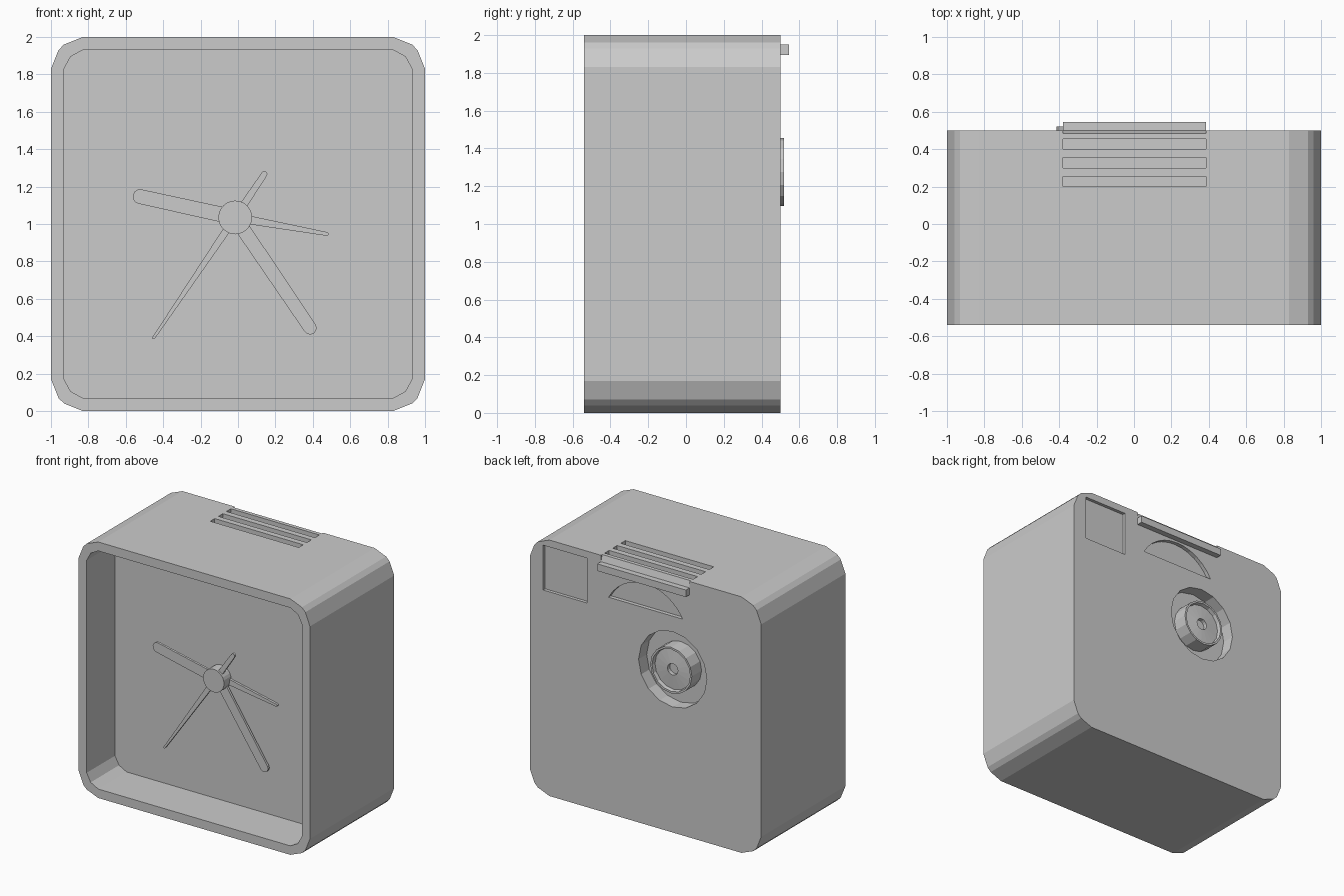
import bpy, bmesh
from math import sin, cos, pi, atan2, hypot
from mathutils import Vector

if "Cube" in bpy.data.objects:
    bpy.data.objects.remove(bpy.data.objects["Cube"])


def finish(bm, name):
    bmesh.ops.recalc_face_normals(bm, faces=bm.faces)
    mesh = bpy.data.meshes.new(name)
    bm.to_mesh(mesh)
    bm.free()
    ob = bpy.data.objects.new(name, mesh)
    bpy.context.collection.objects.link(ob)
    return ob


def prism(name, pts, axis, a, b):
    """Extrude a 2D outline along the x axis (y,z outline) or y axis (x,z outline)."""
    bm = bmesh.new()
    place = (lambda u, v: (u, a, v)) if axis == 'y' else (lambda u, v: (a, u, v))
    face = bm.faces.new([bm.verts.new(place(u, v)) for u, v in pts])
    geom = bmesh.ops.extrude_face_region(bm, geom=[face])['geom']
    shift = Vector((0, b - a, 0)) if axis == 'y' else Vector((b - a, 0, 0))
    bmesh.ops.translate(bm, verts=[g for g in geom if isinstance(g, bmesh.types.BMVert)], vec=shift)
    return finish(bm, name)


def lathe(name, profile, cx, cz, n):
    """Turn a closed (radius, y) profile around an axis parallel to y."""
    bm = bmesh.new()
    rings = []
    for r, y in profile:
        rings.append([bm.verts.new((cx + r * cos(2 * pi * i / n), y, cz + r * sin(2 * pi * i / n)))
                      for i in range(n)])
    for p, q in zip(rings, rings[1:]):
        for i in range(n):
            j = (i + 1) % n
            bm.faces.new((p[i], p[j], q[j], q[i]))
    bm.faces.new(rings[0])
    bm.faces.new(rings[-1])
    return finish(bm, name)


def rect(u0, u1, v0, v1):
    return [(u0, v0), (u1, v0), (u1, v1), (u0, v1)]


def circle(cx, cz, r, n):
    return [(cx + r * cos(2 * pi * i / n), cz + r * sin(2 * pi * i / n)) for i in range(n)]


def rounded(corner):
    """Mirror one corner (x,z from the centre) into a full outline."""
    back = corner[::-1]
    return ([(x, 1 + z) for x, z in corner] + [(-x, 1 + z) for x, z in back]
            + [(-x, 1 - z) for x, z in corner] + [(x, 1 - z) for x, z in back])


def cut(target, cutter):
    cutter.hide_render = True
    mod = target.modifiers.new('cut', 'BOOLEAN')
    mod.operation = 'DIFFERENCE'
    mod.solver = 'EXACT'
    mod.object = cutter
    bpy.context.view_layer.objects.active = target
    bpy.ops.object.modifier_apply(modifier=mod.name)
    bpy.data.objects.remove(cutter)


X0, X1 = -0.38, 0.385      # span of slots and bar
BACK = 0.5
PX, PZ = -0.235, 1.275     # dial pit centre

# Case
case = prism('case', rounded([(1, .83), (.96, .93), (.93, .96), (.83, 1)]), 'y', -.54, BACK)
# Front recess down to the clock face
cut(case, prism('c', rounded([(.93, .83), (.895, .895), (.83, .93)]), 'y', -.7, -.19))
# Top sound slots
for y in (.2, .3, .4):
    cut(case, prism('c', rect(y, y + .055, 1.95, 2.1), 'x', X0, X1))
# Sloped notch above the rear bar
cut(case, prism('c', [(.482, 2.01), (.503, 1.94), (.6, 1.94), (.6, 2.01)], 'x', X0, X1))
# Square rear recess
cut(case, prism('c', rect(.505, .885, 1.595, 1.945), 'y', BACK - .025, .6))
# Arched finger recess
R, half, n = .364, .32, 12
zc = 1.69 + .19 - R
a0 = atan2(1.69 - zc, half)
arch = [(R * cos(a0 + (pi - 2 * a0) * i / n), zc + R * sin(a0 + (pi - 2 * a0) * i / n))
        for i in range(n + 1)]
cut(case, prism('c', arch, 'y', BACK - .03, .6))
# Round pit for the setting dial
cut(case, prism('c', circle(PX, PZ, .295, 16), 'y', .4, .6))

# Rear bar and setting dial
prism('rear_bar', rect(.49, .545, 1.895, 1.95), 'x', X0, X1)
lathe('setting_dial', [(.18, .39), (.18, .52), (.165, .52), (.16, .49), (.045, .5), (.045, .47)],
      PX, PZ, 16)

# Hands and hub
HX, HZ = -.015, 1.035


def hand(name, tip, w0, w1, front):
    dx, dz = tip[0] - HX, tip[1] - HZ
    length, ang = hypot(dx, dz), atan2(dz, dx)
    r = w1 / 2
    local = [(0, -w0 / 2)]
    local += [(length - r + r * cos(t), r * sin(t)) for t in (pi * (i / 6 - .5) for i in range(7))]
    local += [(0, w0 / 2)]
    pts = [(HX + u * cos(ang) - v * sin(ang), HZ + u * sin(ang) + v * cos(ang)) for u, v in local]
    return prism(name, pts, 'y', front, front + .018)


hand('alarm_hand', (.485, .945), .05, .02, -.21)
hand('minute_hand', (.405, .415), .078, .07, -.23)
hand('hour_hand', (-.562, 1.155), .082, .078, -.25)
hand('second_hand', (-.455, .385), .042, .015, -.265)
hand('second_hand_tail', (.15, 1.28), .042, .032, -.265)
prism('hub', circle(HX, HZ, .09, 24), 'y', -.28, -.18)
